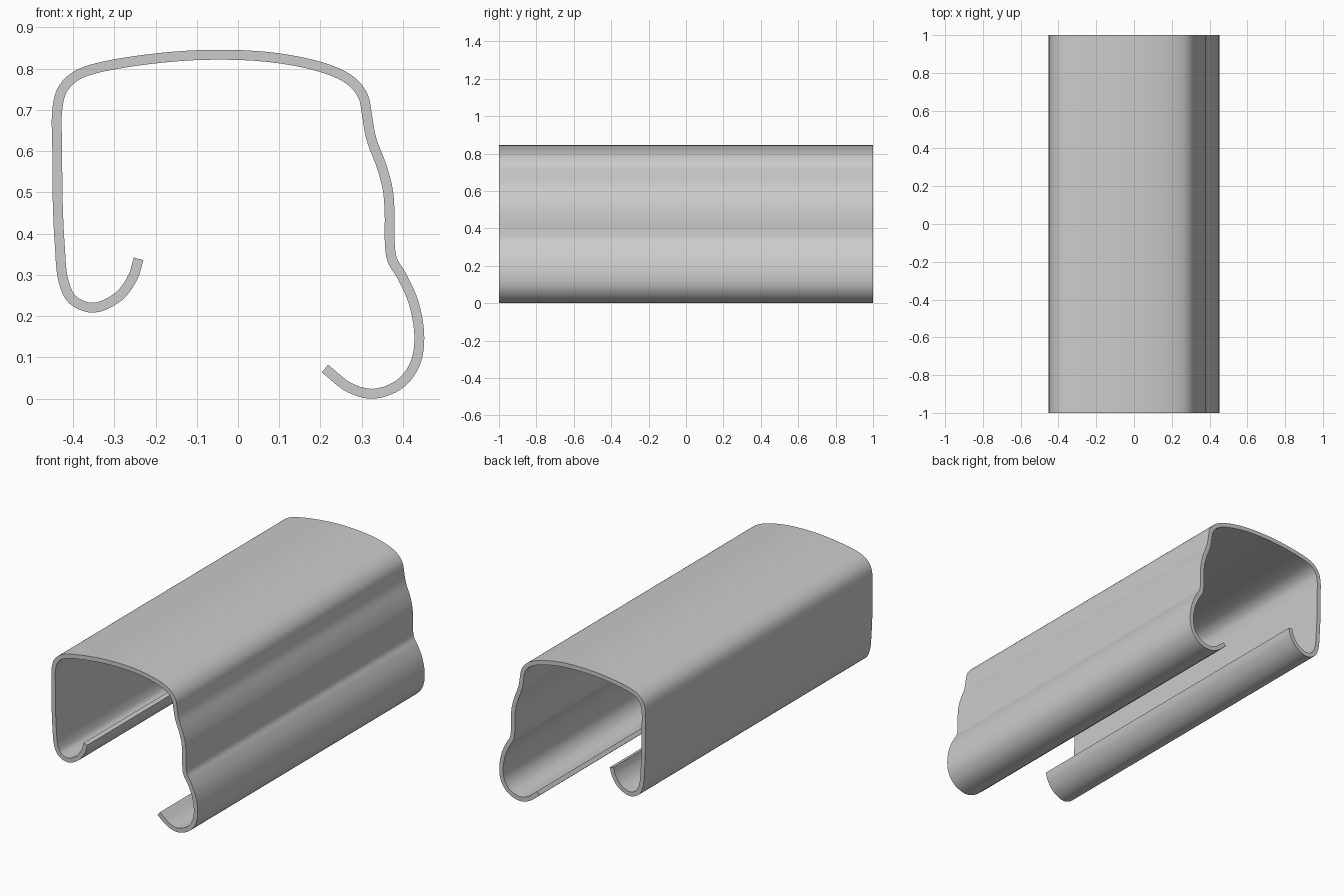
import bpy, bmesh, math
from mathutils import Vector

if "Cube" in bpy.data.objects:
    bpy.data.objects.remove(bpy.data.objects["Cube"])

HALF_LENGTH = 1.0
HALF_THICK = 0.012
STEPS = 5

# Centre line of the bent strip (x, z), from the left lip over the top to the right lip
path = [Vector(p) for p in [
    (-.243, .341), (-.256, .298), (-.291, .250), (-.352, .2225), (-.403, .242),
    (-.425, .288), (-.434, .375), (-.439, .484), (-.440, .605), (-.440, .702),
    (-.428, .750), (-.400, .781), (-.354, .801), (-.202, .827), (-.050, .836),
    (.100, .827), (.221, .799), (.275, .770), (.302, .734), (.311, .690),
    (.321, .634), (.347, .564), (.3615, .508), (.366, .448), (.366, .387),
    (.372, .339), (.395, .300), (.424, .235), (.438, .150), (.427, .085),
    (.390, .037), (.327, .014), (.270, .028), (.209, .075)]]


def smooth_path(pts):
    """Centripetal Catmull-Rom curve through the points."""
    ext = [2 * pts[0] - pts[1]] + pts + [2 * pts[-1] - pts[-2]]
    out = []
    for i in range(1, len(ext) - 2):
        a, b, c, d = ext[i - 1:i + 3]
        ta, tb, tc = [math.sqrt((q - p).length) for p, q in ((a, b), (b, c), (c, d))]
        m1 = (c - b) + tb * ((b - a) / ta - (c - a) / (ta + tb))
        m2 = (c - b) + tb * ((d - c) / tc - (d - b) / (tb + tc))
        for s in range(STEPS):
            t = s / STEPS
            out.append((2*t**3 - 3*t*t + 1) * b + (t**3 - 2*t*t + t) * m1
                       + (3*t*t - 2*t**3) * c + (t**3 - t*t) * m2)
    return out + [pts[-1]]


# Thicken the centre line into cross-section quads, then extrude along y
line = smooth_path(path)
bm = bmesh.new()
pairs = []
for i, p in enumerate(line):
    tangent = (line[min(i + 1, len(line) - 1)] - line[max(i - 1, 0)]).normalized()
    n = Vector((-tangent.y, tangent.x)) * HALF_THICK
    pairs.append([bm.verts.new((q.x, -HALF_LENGTH, q.y)) for q in (p + n, p - n)])
faces = [bm.faces.new((a[0], a[1], b[1], b[0])) for a, b in zip(pairs, pairs[1:])]
ext = bmesh.ops.extrude_face_region(bm, geom=faces, use_keep_orig=True)
new_verts = [g for g in ext["geom"] if isinstance(g, bmesh.types.BMVert)]
bmesh.ops.translate(bm, verts=new_verts, vec=(0, 2 * HALF_LENGTH, 0))

# Rest on the ground and centre sideways
xs = [v.co.x for v in bm.verts]
shift = Vector((-(min(xs) + max(xs)) / 2, 0, -min(v.co.z for v in bm.verts)))
bmesh.ops.translate(bm, verts=bm.verts[:], vec=shift)
bmesh.ops.recalc_face_normals(bm, faces=bm.faces[:])

mesh = bpy.data.meshes.new("handrail_profile")
bm.to_mesh(mesh)
bm.free()
rail = bpy.data.objects.new("handrail_profile", mesh)
bpy.context.collection.objects.link(rail)
bpy.context.view_layer.objects.active = rail
rail.select_set(True)
bpy.ops.object.shade_smooth_by_angle(angle=math.radians(35))
